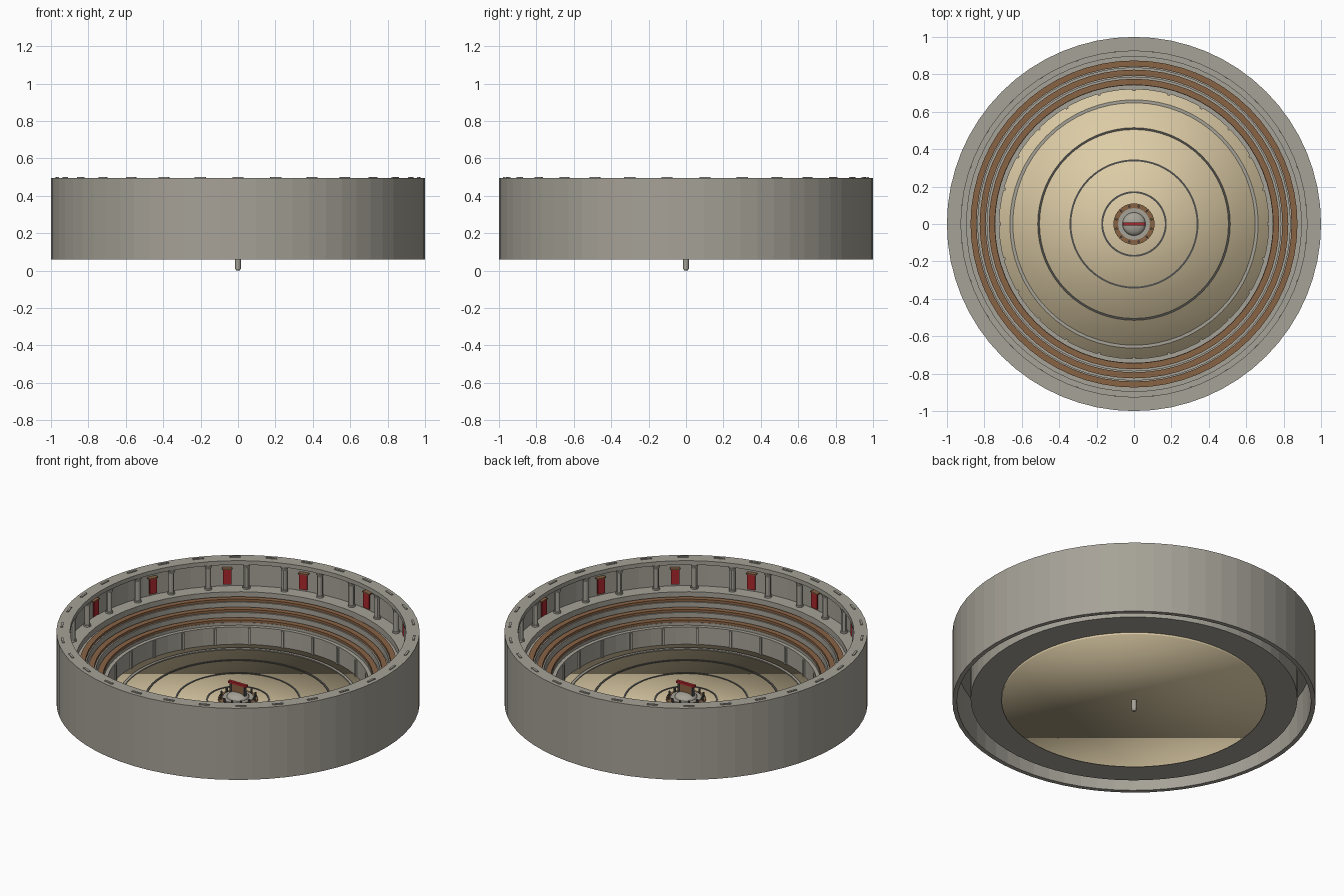
import bpy, bmesh, math
from mathutils import Matrix, Vector

if "Cube" in bpy.data.objects:
    bpy.data.objects.remove(bpy.data.objects["Cube"])

SEG = 64


def material(name, rgb):
    m = bpy.data.materials.new(name)
    m.diffuse_color = (*rgb, 1)
    m.use_nodes = True
    m.node_tree.nodes["Principled BSDF"].inputs["Base Color"].default_value = m.diffuse_color
    return m


STONE = material("grey stone", (0.38, 0.36, 0.31))
SAND = material("pale sand", (0.72, 0.60, 0.38))
WOOD = material("brown wood", (0.25, 0.125, 0.06))
RED = material("red cloth", (0.40, 0.02, 0.025))
DARK = material("dark iron", (0.08, 0.08, 0.075))


def finish(name, bm, mat, smooth=None):
    bmesh.ops.recalc_face_normals(bm, faces=bm.faces)
    me = bpy.data.meshes.new(name)
    bm.to_mesh(me)
    bm.free()
    me.materials.append(mat)
    ob = bpy.data.objects.new(name, me)
    bpy.context.collection.objects.link(ob)
    if smooth is not None:
        bpy.context.view_layer.objects.active = ob
        ob.select_set(True)
        bpy.ops.object.shade_smooth_by_angle(angle=math.radians(smooth))
        ob.select_set(False)
    return ob


def lathe(name, profile, mat, seg=SEG, smooth=None):
    """Spin a closed (radius, height) loop around the z axis."""
    bm = bmesh.new()
    rings = [[bm.verts.new((r * math.cos(2 * math.pi * i / seg),
                            r * math.sin(2 * math.pi * i / seg), z))
              for r, z in profile] for i in range(seg)]
    n = len(profile)
    for i in range(seg):
        a, b = rings[i], rings[(i + 1) % seg]
        for j in range(n):
            k = (j + 1) % n
            bm.faces.new((a[j], b[j], b[k], a[k]))
    return finish(name, bm, mat, smooth)


def band(name, r0, r1, z0, z1, mat, **kw):
    return lathe(name, [(r0, z0), (r1, z0), (r1, z1), (r0, z1)], mat, **kw)


def add_box(bm, size, loc, angle=0.0):
    """Box placed at loc, then turned about the z axis through the origin."""
    m = Matrix.Rotation(angle, 4, 'Z') @ Matrix.Translation(loc) @ Matrix.Diagonal((*size, 1))
    bmesh.ops.create_cube(bm, size=1, matrix=m)


def add_cyl(bm, r, z0, z1, dist=0.0, angle=0.0, seg=12, r2=None):
    m = Matrix.Rotation(angle, 4, 'Z') @ Matrix.Translation((dist, 0, (z0 + z1) / 2))
    bmesh.ops.create_cone(bm, cap_ends=True, segments=seg, radius1=r,
                          radius2=r if r2 is None else r2, depth=z1 - z0, matrix=m)


def around(count, offset=0.0):
    return [2 * math.pi * (i + offset) / count for i in range(count)]


# Outer wall with the inward cornice on top
lathe("outer_wall", [(0.975, 0.06), (1, 0.06), (1, 0.495), (0.925, 0.495),
                     (0.925, 0.47), (0.975, 0.47)], STONE)

# Thin raised blocks along the rim
bm = bmesh.new()
for a in around(30, 0.5):
    add_box(bm, (0.012, 0.06, 0.008), (0.972, 0, 0.496), a)
finish("rim_blocks", bm, STONE)

# Stepped stand, walkway and pit wall
lathe("stand", [(0.72, 0.08), (0.90, 0.08), (0.90, 0.30), (0.975, 0.30), (0.975, 0.32),
                (0.895, 0.32), (0.895, 0.285), (0.835, 0.285), (0.835, 0.245),
                (0.785, 0.245), (0.785, 0.205), (0.742, 0.205), (0.742, 0.188),
                (0.72, 0.188)], STONE)

# Three rows of wooden benches
for i in range(3):
    r, z = 0.760 + 0.049 * i, 0.205 + 0.04 * i
    band(f"bench_{i + 1}", r - 0.016, r + 0.016, z, z + 0.015, WOOD)

# Ribs on the pit wall
bm = bmesh.new()
for a in around(24):
    add_box(bm, (0.012, 0.014, 0.10), (0.717, 0, 0.133), a)
finish("pit_wall_ribs", bm, STONE)

# Columns with base and capital behind the walkway
bm = bmesh.new()
for a in around(28, 0.5):
    add_cyl(bm, 0.016, 0.32, 0.455, 0.945, a)
    add_cyl(bm, 0.016, 0.445, 0.47, 0.945, a, r2=0.024)
    add_cyl(bm, 0.021, 0.32, 0.33, 0.945, a)
finish("columns", bm, STONE, 30)

# Hanging banners between every second pair of columns
bm = bmesh.new()
for a in around(14):
    add_box(bm, (0.008, 0.046, 0.092), (0.955, 0, 0.384), a)
finish("banners", bm, RED)
bm = bmesh.new()
for a in around(14):
    add_box(bm, (0.030, 0.056, 0.006), (0.963, 0, 0.432), a)
finish("banner_rods", bm, WOOD)

# Sand floor, softly shaded all over
bm = bmesh.new()
add_cyl(bm, 0.73, 0.067, 0.083, seg=SEG)
floor = finish("sand_floor", bm, SAND)
for p in floor.data.polygons:
    p.use_smooth = True

# Curb and marking rings on the sand
band("floor_curb", 0.648, 0.664, 0.078, 0.089, STONE)
for i, r in enumerate((0.17, 0.34, 0.51)):
    band(f"floor_ring_{i + 1}", r - 0.005, r + 0.005, 0.08, 0.086, DARK)

# Central platform, dome and pin running down through the floor
bm = bmesh.new()
add_cyl(bm, 0.11, 0.08, 0.092, seg=32)
finish("platform", bm, WOOD)
bm = bmesh.new()
add_cyl(bm, 0.085, 0.09, 0.10, seg=32)
bmesh.ops.create_uvsphere(bm, u_segments=24, v_segments=12, radius=1,
                          matrix=Matrix.Translation((0, 0, 0.10)) @ Matrix.Diagonal((0.062, 0.062, 0.028, 1)))
finish("dome", bm, STONE, 40)
bm = bmesh.new()
add_cyl(bm, 0.009, 0.0, 0.01, r2=0.015)
add_cyl(bm, 0.015, 0.01, 0.10)
finish("centre_pin", bm, STONE, 30)

# Short posts around the platform
bm = bmesh.new()
for a in around(12, 0.5):
    add_cyl(bm, 0.006, 0.09, 0.118, 0.097, a, seg=8)
finish("platform_posts", bm, DARK, 30)

# Small wooden gate with a red crossbar
bm = bmesh.new()
add_box(bm, (0.086, 0.010, 0.065), (0, 0, 0.14))
finish("gate_panel", bm, WOOD)
bm = bmesh.new()
for s in (-1, 1):
    add_box(bm, (0.010, 0.016, 0.085), (0.045 * s, 0, 0.132))
finish("gate_posts", bm, DARK)
bm = bmesh.new()
add_box(bm, (0.12, 0.018, 0.013), (0, 0, 0.178))
finish("gate_crossbar", bm, RED)
